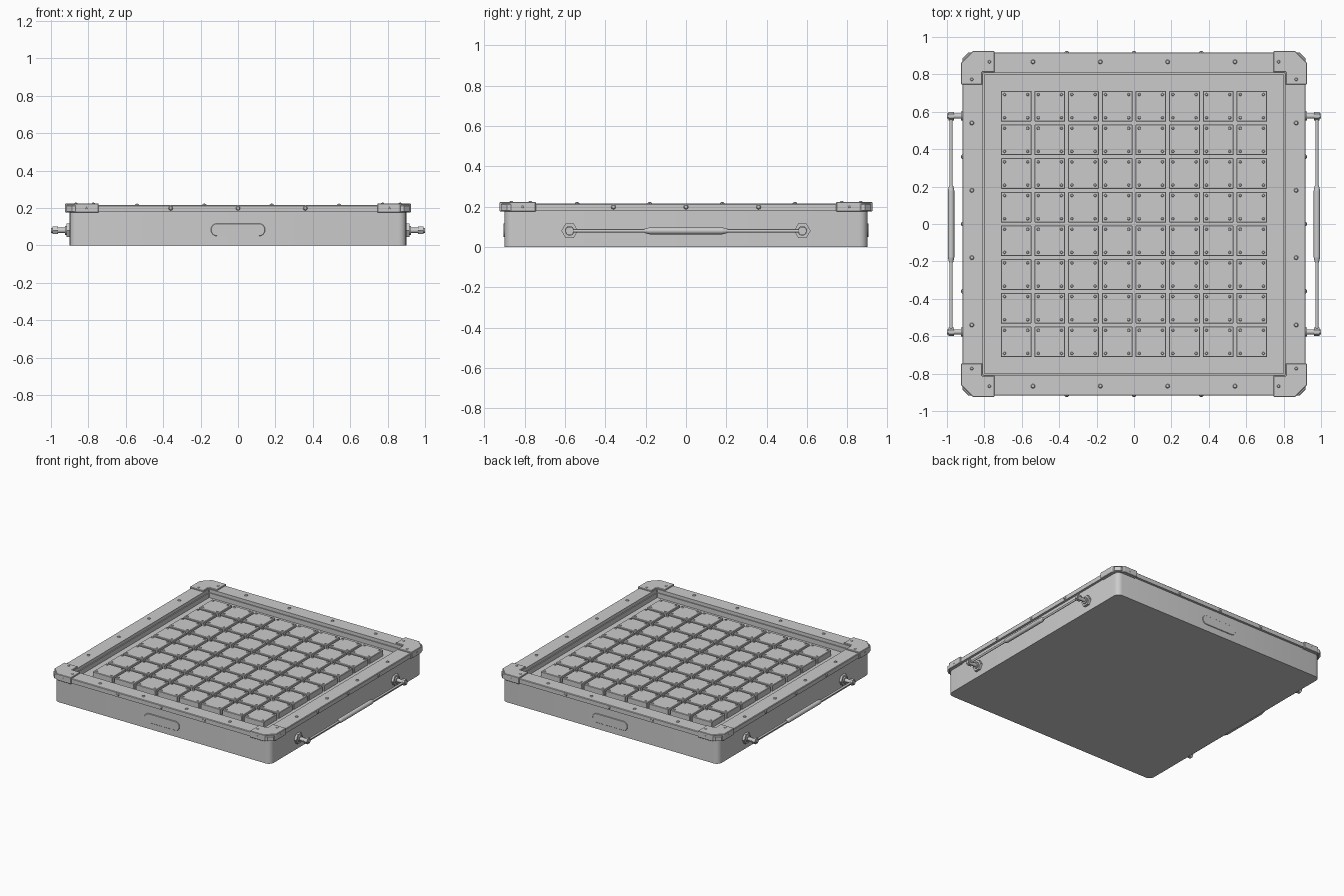
import bpy, bmesh
from math import pi, sin, cos
from mathutils import Matrix, Vector

if "Cube" in bpy.data.objects:
    bpy.data.objects.remove(bpy.data.objects["Cube"])


def finish(name, bm, bevel=0, smooth=True):
    bmesh.ops.recalc_face_normals(bm, faces=bm.faces)
    me = bpy.data.meshes.new(name)
    bm.to_mesh(me)
    bm.free()
    ob = bpy.data.objects.new(name, me)
    bpy.context.collection.objects.link(ob)
    if bevel:
        m = ob.modifiers.new("bevel", 'BEVEL')
        m.width, m.segments, m.limit_method = bevel, 1, 'ANGLE'
    if smooth:
        bpy.ops.object.select_all(action='DESELECT')
        bpy.context.view_layer.objects.active = ob
        ob.select_set(True)
        bpy.ops.object.shade_smooth_by_angle(angle=0.6)
    return ob


def rounded(hx, hy, r, n):
    # rounded rectangle outline with n segments per corner
    pts = []
    for k, (sx, sy) in enumerate([(1, 1), (-1, 1), (-1, -1), (1, -1)]):
        for i in range(n + 1):
            a = pi / 2 * (k + i / n)
            pts.append((sx * (hx - r) + r * cos(a), sy * (hy - r) + r * sin(a)))
    return pts


def stack(loops, closed=False):
    # joins matching outlines, given as (points, z)
    bm = bmesh.new()
    rings = [[bm.verts.new((x, y, z)) for x, y in pts] for pts, z in loops]
    pairs = list(zip(rings, rings[1:])) + ([(rings[-1], rings[0])] if closed else [])
    for a, b in pairs:
        for i in range(len(a)):
            j = (i + 1) % len(a)
            bm.faces.new((a[i], a[j], b[j], b[i]))
    if not closed:
        bm.faces.new(rings[0])
        bm.faces.new(rings[-1])
    return bm


def box(bm, c, s):
    bmesh.ops.create_cube(bm, size=1, matrix=Matrix.Translation(c) @ Matrix.Diagonal((*s, 1)))


def dome(bm, c, r, axis=(0, 0, 1), h=0.7):
    rot = Vector((0, 0, 1)).rotation_difference(Vector(axis)).to_matrix().to_4x4()
    bmesh.ops.create_uvsphere(bm, u_segments=8, v_segments=4, radius=r,
                              matrix=Matrix.Translation(c) @ rot @ Matrix.Diagonal((1, 1, h, 1)))


def rod(bm, a, b, r1, r2=None, n=12):
    a, b = Vector(a), Vector(b)
    rot = Vector((0, 0, 1)).rotation_difference(b - a).to_matrix().to_4x4()
    bmesh.ops.create_cone(bm, cap_ends=True, segments=n, radius1=r1,
                          radius2=r1 if r2 is None else r2, depth=(b - a).length,
                          matrix=Matrix.Translation((a + b) / 2) @ rot)


# tray body with recessed floor
FLOOR, TILE_TOP = 0.155, 0.197
outer = rounded(0.9, 0.9, 0.04, 4)
inner = rounded(0.80, 0.80, 0.005, 4)
finish("tray_body", stack([(outer, 0), (outer, 0.19), (inner, 0.19), (inner, FLOOR)]))

# overhanging rim
rim_out = rounded(0.917, 0.917, 0.03, 1)
rim_mid = rounded(0.913, 0.913, 0.03, 1)
rim_in = rounded(0.807, 0.807, 0.003, 1)
finish("rim", stack([(rim_out, 0.18), (rim_out, 0.211), (rim_mid, 0.215),
                     (rim_in, 0.215), (rim_in, 0.18)], True), smooth=False)

# L-shaped corner caps
cap = [(0.745, 0.924), (0.862, 0.924), (0.924, 0.862), (0.924, 0.745),
       (0.812, 0.745), (0.812, 0.812), (0.745, 0.812)]
for name, sx, sy in [("front_left", -1, -1), ("front_right", 1, -1),
                     ("back_left", -1, 1), ("back_right", 1, 1)]:
    pts = [(x * sx, y * sy) for x, y in cap]
    finish("corner_cap_" + name, stack([(pts, 0.175), (pts, 0.224)]), 0.003, False)

# bolts on the rim and caps, one side at a time
bm = bmesh.new()
for k in range(4):
    turn = Matrix.Rotation(k * pi / 2, 3, 'Z')
    out = turn @ Vector((0, 1, 0))
    for x in (-0.54, -0.18, 0.18, 0.54):
        dome(bm, turn @ Vector((x, 0.867, 0.215)), 0.012)
    for x in (-0.36, 0, 0.36):
        dome(bm, turn @ Vector((x, 0.917, 0.198)), 0.012, out)
    for x in (-0.773, 0.773):
        dome(bm, turn @ Vector((x, 0.867, 0.224)), 0.009, h=0.5)
    for x in (-0.81, 0.81):
        dome(bm, turn @ Vector((x, 0.923, 0.199)), 0.007, out, 0.4)
finish("rim_bolts", bm)

# grid of floor tiles with four screws each
tiles, screws = bmesh.new(), bmesh.new()
for i in range(8):
    for j in range(8):
        x, y = (i - 3.5) * 0.18, (j - 3.5) * 0.18
        box(tiles, (x, y, (FLOOR + TILE_TOP) / 2), (0.164, 0.164, TILE_TOP - FLOOR + 0.004))
        for sx in (-1, 1):
            for sy in (-1, 1):
                dome(screws, (x + sx * 0.062, y + sy * 0.062, TILE_TOP + 0.002), 0.008)
finish("floor_tiles", tiles, 0.003, False)
finish("tile_screws", screws)

# raised rounded plates on front and back
for name, s in (("front_plate", -1), ("back_plate", 1)):
    pts = rounded(0.145, 0.034, 0.0335, 6)
    ob = finish(name, stack([(pts, -0.005), (pts, 0.006), ]), 0.002)
    ob.rotation_euler = (pi / 2, 0, 0)
    ob.location = (0, s * 0.9, 0.083)

# side handles
Z, BX = 0.08, 0.978
for name, s in (("left_handle", -1), ("right_handle", 1)):
    bm = bmesh.new()
    for y in (-0.577, 0.577):
        rod(bm, (s * 0.89, y, Z), (s * 0.918, y, Z), 0.041, n=6)
        rod(bm, (s * 0.918, y, Z), (s * 0.926, y, Z), 0.024)
        rod(bm, (s * 0.92, y, Z), (s * 0.965, y, Z), 0.014)
        rod(bm, (s * 0.963, y, Z), (s * 0.993, y, Z), 0.023, n=6)
        rod(bm, (s * 0.99, y, Z), (s * 1.0, y, Z), 0.013)
    rod(bm, (s * BX, -0.577, Z), (s * BX, 0.577, Z), 0.008)
    rod(bm, (s * BX, -0.18, Z), (s * BX, 0.18, Z), 0.017)
    for t in (-1, 1):
        rod(bm, (s * BX, t * 0.18, Z), (s * BX, t * 0.205, Z), 0.017, 0.011)
    finish(name, bm)
